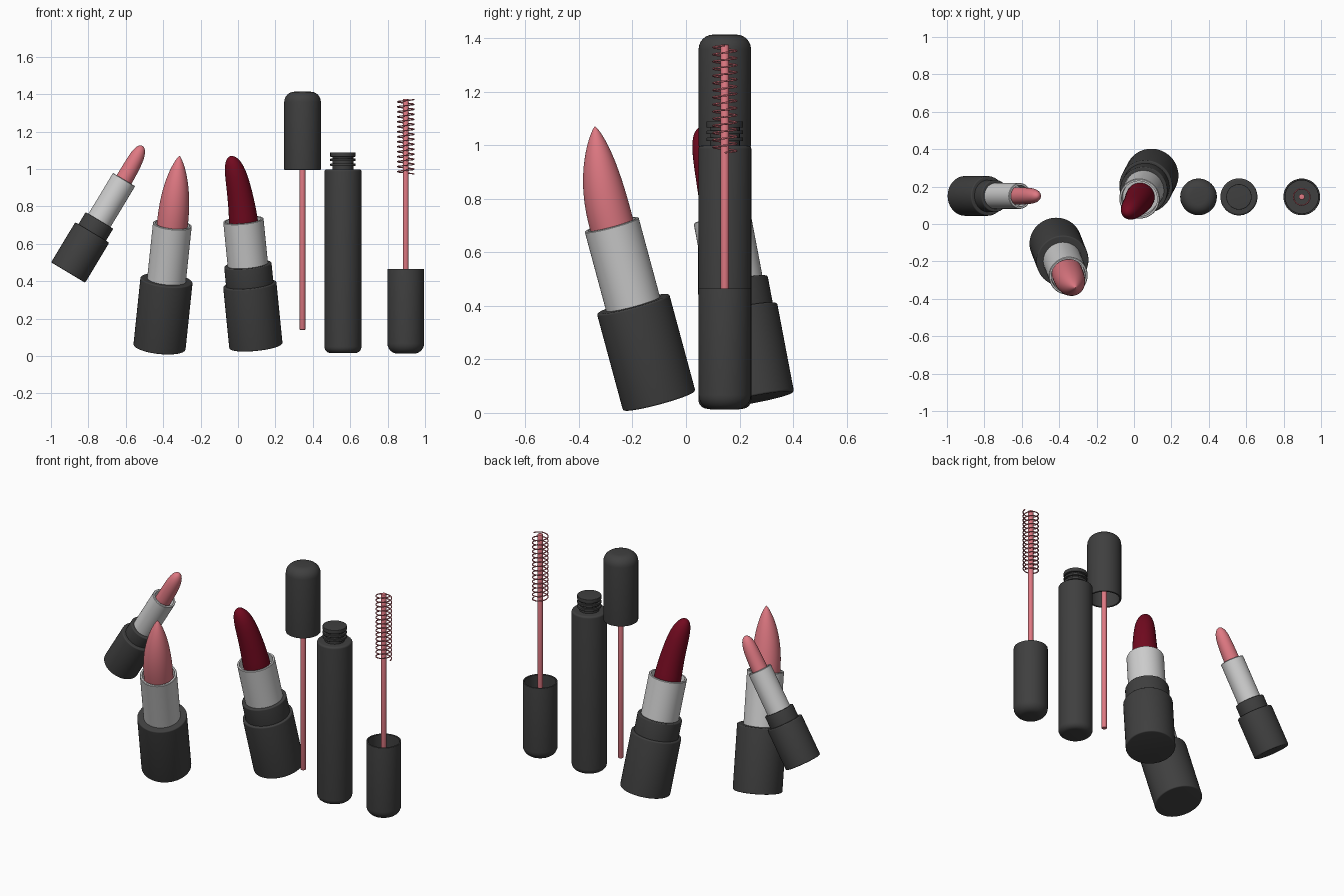
import bpy, bmesh, math
from mathutils import Vector, Matrix

if "Cube" in bpy.data.objects:
    bpy.data.objects.remove(bpy.data.objects["Cube"])


def material(name, rgb):
    m = bpy.data.materials.new(name)
    m.diffuse_color = (*rgb, 1)
    m.use_nodes = True
    m.node_tree.nodes["Principled BSDF"].inputs["Base Color"].default_value = m.diffuse_color
    return m


CHARCOAL = material("charcoal", (0.05, 0.05, 0.05))
SILVER = material("silver", (0.62, 0.62, 0.62))
PINK = material("pink", (0.74, 0.19, 0.225))
RED = material("dark_red", (0.17, 0.003, 0.014))


def rings(name, stations, mat, matrix, n=48):
    """Loft circles given as (radius, height, x offset, y offset); radius 0 makes a pole."""
    bm = bmesh.new()
    loops = []
    for st in stations:
        r, z, ox, oy = (*st, 0, 0)[:4]
        if r == 0:
            loops.append([bm.verts.new((ox, oy, z))])
        else:
            loops.append([bm.verts.new((ox + r * math.cos(2 * math.pi * i / n),
                                        oy + r * math.sin(2 * math.pi * i / n), z)) for i in range(n)])
    for a, b in zip(loops, loops[1:]):
        for i in range(n):
            j = (i + 1) % n
            if len(a) == 1:
                bm.faces.new((a[0], b[j], b[i]))
            elif len(b) == 1:
                bm.faces.new((a[i], a[j], b[0]))
            else:
                bm.faces.new((a[i], a[j], b[j], b[i]))
    bmesh.ops.recalc_face_normals(bm, faces=bm.faces)
    me = bpy.data.meshes.new(name)
    bm.to_mesh(me)
    bm.free()
    me.materials.append(mat)
    ob = bpy.data.objects.new(name, me)
    bpy.context.collection.objects.link(ob)
    ob.matrix_world = matrix
    bpy.ops.object.select_all(action='DESELECT')
    ob.select_set(True)
    bpy.context.view_layer.objects.active = ob
    bpy.ops.object.shade_smooth_by_angle(angle=math.radians(35))
    return ob


def rounded(r, z0, z1, b, t, steps=6):
    """Solid cylinder profile with bottom fillet b and top fillet t."""
    q = [math.pi / 2 * i / steps for i in range(steps + 1)]
    return ([(0, z0)] + [(r - b + b * math.sin(a), z0 + b - b * math.cos(a)) for a in q]
            + [(r - t + t * math.cos(a), z1 - t + t * math.sin(a)) for a in q] + [(0, z1)])


def lipstick(name, origin, axis, base, collar, sleeve, bullet, mat, shape, lean):
    """base, collar, sleeve, bullet are (radius, top height along the axis)."""
    rot = Vector((0, 0, 1)).rotation_difference(Vector(axis)).to_matrix().to_4x4()
    M = Matrix.Translation(origin) @ rot
    rings(name + "_base", rounded(base[0], 0, base[1], 0.007, 0.007), CHARCOAL, M)
    low = base[1]
    if collar:
        rings(name + "_collar", rounded(collar[0], low - 0.01, collar[1], 0.004, 0.006), CHARCOAL, M)
        low = collar[1]
    # metal sleeve with a recessed mouth
    r, z = sleeve
    rings(name + "_sleeve", [(0, low - 0.01), (r, low - 0.01), (r, z - 0.003), (r - 0.003, z),
                             (r - 0.012, z), (r - 0.014, z - 0.05), (0, z - 0.05)], SILVER, M)
    # bullet: its tip drifts sideways to give the slanted cut
    R, top = bullet
    z0 = sleeve[1] - 0.06
    st = [(0, z0), (R, z0)]
    for i in range(19):
        s = math.sin(math.pi / 2 * i / 18)
        k = shape(s) if i < 18 else 0
        d = s ** 2
        st.append((R * k, sleeve[1] + s * (top - sleeve[1]), lean[0] * d, lean[1] * d))
    rings(name + "_bullet", st, mat, M)


def blunt(s):
    return (1 - 0.3 * s) * (1 - s ** 7) ** 0.5


def pointed(s):
    return (1 - s ** 2.3) ** 0.8


lipstick("small_lipstick", (-0.908, 0.15, 0.446), (0.515, 0, 0.857), (0.106, 0.25),
         (0.086, 0.325), (0.069, 0.58), (0.046, 0.785), PINK,
         lambda s: (1 - 0.12 * s) * (1 - s ** 5) ** 0.5, (-0.008, 0))
lipstick("pink_lipstick", (-0.42, -0.10, 0.045), (0.105, -0.27, 1), (0.14, 0.377),
         None, (0.104, 0.686), (0.083, 1.058), PINK, pointed, (0, 0.035))
lipstick("red_lipstick", (0.096, 0.263, 0.052), (-0.1, -0.19, 1), (0.143, 0.34),
         (0.127, 0.447), (0.108, 0.69), (0.077, 1.045), RED, blunt, (-0.03, -0.012))

# mascara bottle with threaded neck
Y = 0.145
bottle = Matrix.Translation((0.561, Y, 0))
rings("mascara_bottle", rounded(0.099, 0.015, 0.998, 0.035, 0.012), CHARCOAL, bottle)
rings("bottle_neck", rounded(0.056, 0.98, 1.088, 0.002, 0.004), CHARCOAL, bottle)
for i, z in enumerate((1.022, 1.048, 1.077)):
    h = 0.012 if i == 2 else 0.007
    rings(f"neck_thread_{i}", rounded(0.068, z - h, z + h, 0.003, 0.003), CHARCOAL, bottle)


def applicator(name, matrix, length, rod_top):
    """Hollow cap with closed rounded end at z=0, open end at z=length, rod up the middle."""
    outer = rounded(0.098, 0, length, 0.055, 0.003)[:-1]
    outer = [p for p in outer if p[1] < length - 0.0001]
    rings(name + "_cap", outer + [(0.095, length), (0.090, length), (0.088, length - 0.002),
                                  (0.088, 0.06), (0, 0.06)], CHARCOAL, matrix)
    rings(name + "_rod", rounded(0.0155, 0.05, rod_top, 0.001, 0.002, 2), PINK, matrix, 16)


# wand hanging down, and brush wand standing up
applicator("hanging_wand", Matrix.Translation((0.345, Y, 1.413)) @ Matrix.Rotation(math.pi, 4, 'X'),
           0.418, 1.273)
applicator("brush_wand", Matrix.Translation((0.897, Y, 0.012)), 0.453, 1.363)

# coiled bristles
curve = bpy.data.curves.new("brush_bristles", 'CURVE')
curve.dimensions = '3D'
curve.bevel_depth = 0.0035
curve.bevel_resolution = 1
curve.use_fill_caps = True
turns, per = 15, 24
sp = curve.splines.new('POLY')
sp.points.add(turns * per)
for i, p in enumerate(sp.points):
    a = 2 * math.pi * i / per
    p.co = (0.897 + 0.044 * math.cos(a), Y + 0.044 * math.sin(a), 0.972 + 0.4 * i / (turns * per), 1)
curve.materials.append(PINK)
coil = bpy.data.objects.new("brush_bristles", curve)
bpy.context.collection.objects.link(coil)
bpy.ops.object.select_all(action='DESELECT')
coil.select_set(True)
bpy.context.view_layer.objects.active = coil
bpy.ops.object.convert(target='MESH')
